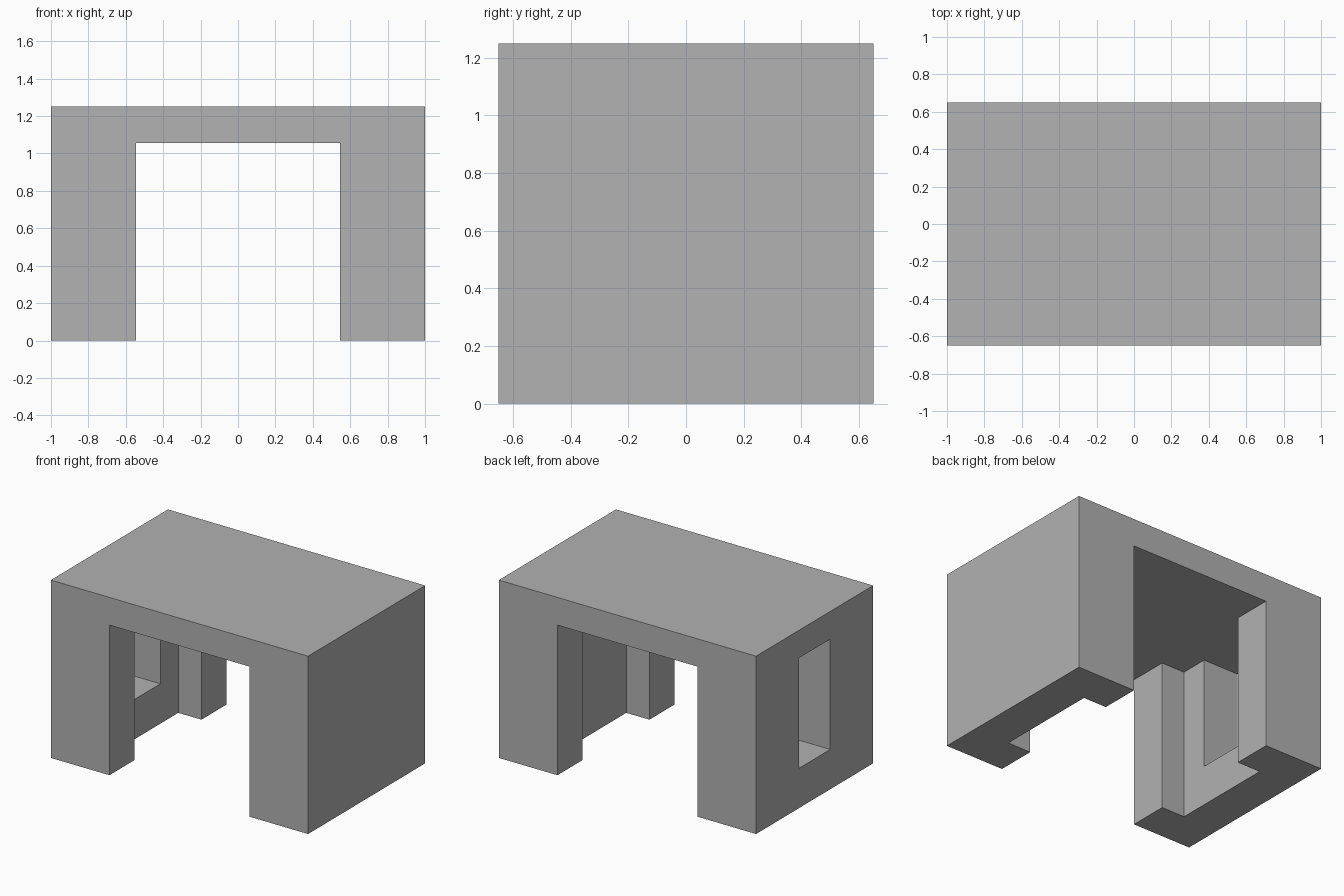
import bpy
import bmesh

if "Cube" in bpy.data.objects:
    bpy.data.objects.remove(bpy.data.objects["Cube"], do_unlink=True)

HALF_X, HALF_Y, HEIGHT = 1.0, 0.65, 1.25
CEILING = 1.055          # underside of the roof slab
GAP = 0.545              # half width of the passage
RECESS_X = 0.725         # inner face of the thin side walls
RECESS_Y = 0.372         # half length of the side recesses
WINDOW_Y, SILL = 0.173, 0.28
OUT = 0.2                # how far the cutters overshoot

grey = bpy.data.materials.new("plain grey")
grey.use_nodes = True
colour = (0.445, 0.445, 0.445, 1)
grey.diffuse_color = colour
grey.node_tree.nodes["Principled BSDF"].inputs["Base Color"].default_value = colour


def prism(name, outline, bottom, top):
    """Extrude a plan outline between two heights."""
    bm = bmesh.new()
    base = bm.faces.new([bm.verts.new((x, y, bottom)) for x, y in outline])
    result = bmesh.ops.extrude_face_region(bm, geom=[base])
    verts = [v for v in result["geom"] if isinstance(v, bmesh.types.BMVert)]
    bmesh.ops.translate(bm, verts=verts, vec=(0, 0, top - bottom))
    bmesh.ops.recalc_face_normals(bm, faces=bm.faces)
    mesh = bpy.data.meshes.new(name)
    bm.to_mesh(mesh)
    bm.free()
    mesh.materials.append(grey)
    obj = bpy.data.objects.new(name, mesh)
    bpy.context.collection.objects.link(obj)
    return obj


def rectangle(x0, x1, y0, y1):
    return [(x0, y0), (x1, y0), (x1, y1), (x0, y1)]


def carve(body, cutter):
    """Subtract the cutter from the body and discard it."""
    mod = body.modifiers.new("carve", "BOOLEAN")
    mod.operation = "DIFFERENCE"
    mod.solver = "EXACT"
    mod.object = cutter
    cutter.hide_render = True
    bpy.context.view_layer.objects.active = body
    bpy.ops.object.modifier_apply(modifier=mod.name)
    bpy.data.objects.remove(cutter, do_unlink=True)


# Solid block that becomes the roof, walls and corner pillars
gatehouse = prism("gatehouse", rectangle(-HALF_X, HALF_X, -HALF_Y, HALF_Y), 0, HEIGHT)

# Passage with a recess on each side: a cross-shaped plan
end = HALF_Y + OUT
half = [(GAP, -end), (GAP, -RECESS_Y), (RECESS_X, -RECESS_Y),
        (RECESS_X, RECESS_Y), (GAP, RECESS_Y), (GAP, end)]
cross = half + [(-x, y) for x, y in reversed(half)]
carve(gatehouse, prism("passage_cutter", cross, -OUT, CEILING))

# Window through one side wall, reaching up to the ceiling
window = rectangle(-HALF_X - OUT, -GAP, -WINDOW_Y, WINDOW_Y)
carve(gatehouse, prism("window_cutter", window, SILL, CEILING))
